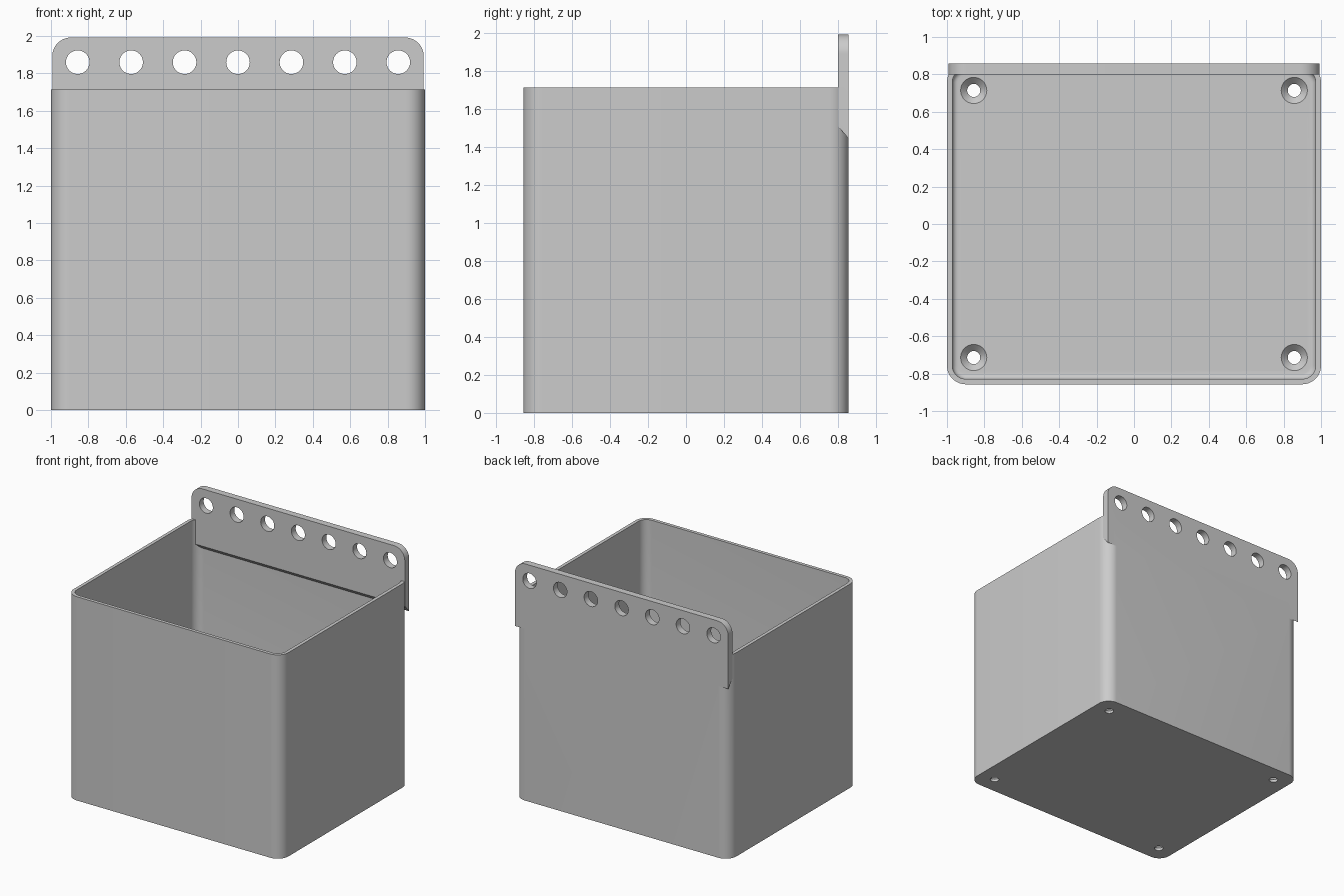
import bpy, bmesh, math
from mathutils import Matrix

if "Cube" in bpy.data.objects:
    bpy.data.objects.remove(bpy.data.objects["Cube"])

HALF_X, HALF_Y, HEIGHT = 1.0, 0.857, 1.715
CORNER, WALL, FLOOR, FILLET = 0.1, 0.0286, 0.057, 0.03
PLATE_FRONT, PLATE_HALF, TOP = 0.80, 0.993, 1.992

grey = bpy.data.materials.new("plain grey")
grey.use_nodes = True
grey.diffuse_color = (0.6, 0.6, 0.6, 1)
grey.node_tree.nodes["Principled BSDF"].inputs["Base Color"].default_value = grey.diffuse_color


def make_object(name, bm):
    bmesh.ops.recalc_face_normals(bm, faces=bm.faces)
    mesh = bpy.data.meshes.new(name)
    bm.to_mesh(mesh)
    bm.free()
    mesh.materials.append(grey)
    obj = bpy.data.objects.new(name, mesh)
    bpy.context.collection.objects.link(obj)
    return obj


def rounded_ring(bm, inset, z, steps=12):
    """Rounded rectangle of vertices, moved in from the outer wall."""
    radius = CORNER - inset
    ring = []
    for quarter, (sx, sy) in enumerate([(1, 1), (-1, 1), (-1, -1), (1, -1)]):
        for i in range(steps + 1):
            a = (quarter + i / steps) * math.pi / 2
            ring.append(bm.verts.new((sx * (HALF_X - CORNER) + radius * math.cos(a),
                                      sy * (HALF_Y - CORNER) + radius * math.sin(a), z)))
    return ring


def loft(name, levels):
    """Closed solid through rounded rectangles given as (inset, z)."""
    bm = bmesh.new()
    rings = [rounded_ring(bm, inset, z) for inset, z in levels]
    for low, high in zip(rings, rings[1:]):
        for i in range(len(low)):
            j = (i + 1) % len(low)
            bm.faces.new((low[i], low[j], high[j], high[i]))
    bm.faces.new(rings[0][::-1])
    bm.faces.new(rings[-1])
    return make_object(name, bm)


def combine(target, other, operation):
    mod = target.modifiers.new(other.name, 'BOOLEAN')
    mod.operation, mod.solver, mod.object = operation, 'EXACT', other
    bpy.context.view_layer.objects.active = target
    bpy.ops.object.modifier_apply(modifier=mod.name)
    bpy.data.objects.remove(other)


# Open box with a rounded inside floor edge
box = loft("storage_box", [(0, 0), (0, HEIGHT)])
levels = []
for i in range(7):
    a = i / 6 * math.pi / 2
    levels.append((WALL + FILLET * (1 - math.sin(a)), FLOOR + FILLET * (1 - math.cos(a))))
levels.append((WALL, HEIGHT + 0.1))
combine(box, loft("cavity_cutter", levels), 'DIFFERENCE')

# Hanging plate with sloped underside and rounded top corners
bm = bmesh.new()
profile = [(PLATE_FRONT, 1.51), (HALF_Y, 1.445), (HALF_Y, TOP), (PLATE_FRONT, TOP)]
side = bm.faces.new([bm.verts.new((-PLATE_HALF, y, z)) for y, z in profile])
moved = bmesh.ops.extrude_face_region(bm, geom=[side])["geom"]
bmesh.ops.translate(bm, vec=(2 * PLATE_HALF, 0, 0),
                    verts=[v for v in moved if isinstance(v, bmesh.types.BMVert)])
corners = [e for e in bm.edges if all(v.co.z > TOP - 0.001 for v in e.verts)
           and abs(e.verts[0].co.x - e.verts[1].co.x) < 0.001]
bmesh.ops.bevel(bm, geom=corners, offset=CORNER, segments=12, profile=0.5, affect='EDGES')
combine(box, make_object("hanging_plate", bm), 'UNION')

# Row of hanging holes
bm = bmesh.new()
for i in range(-3, 4):
    place = Matrix.Translation((i * 0.2857, 0.83, 1.86)) @ Matrix.Rotation(math.pi / 2, 4, 'X')
    bmesh.ops.create_cone(bm, cap_ends=True, segments=40, radius1=0.063, radius2=0.063,
                          depth=0.3, matrix=place)
combine(box, make_object("hanging_hole_cutter", bm), 'DIFFERENCE')

# Countersunk screw holes in the floor: straight shank, then a cone
for name, r1, r2, low, high in [("shank_cutter", 0.035, 0.035, -0.1, 0.1),
                                ("countersink_cutter", 0.03, 0.08, FLOOR - 0.04, FLOOR + 0.01)]:
    bm = bmesh.new()
    for x in (-0.857, 0.857):
        for y in (-0.714, 0.714):
            bmesh.ops.create_cone(bm, cap_ends=True, segments=40, radius1=r1, radius2=r2,
                                  depth=high - low, matrix=Matrix.Translation((x, y, (low + high) / 2)))
    combine(box, make_object(name, bm), 'DIFFERENCE')

# Smooth curves, keep the crisp edges
bpy.ops.object.select_all(action='DESELECT')
box.select_set(True)
bpy.context.view_layer.objects.active = box
bpy.ops.object.shade_smooth_by_angle(angle=math.radians(30))
